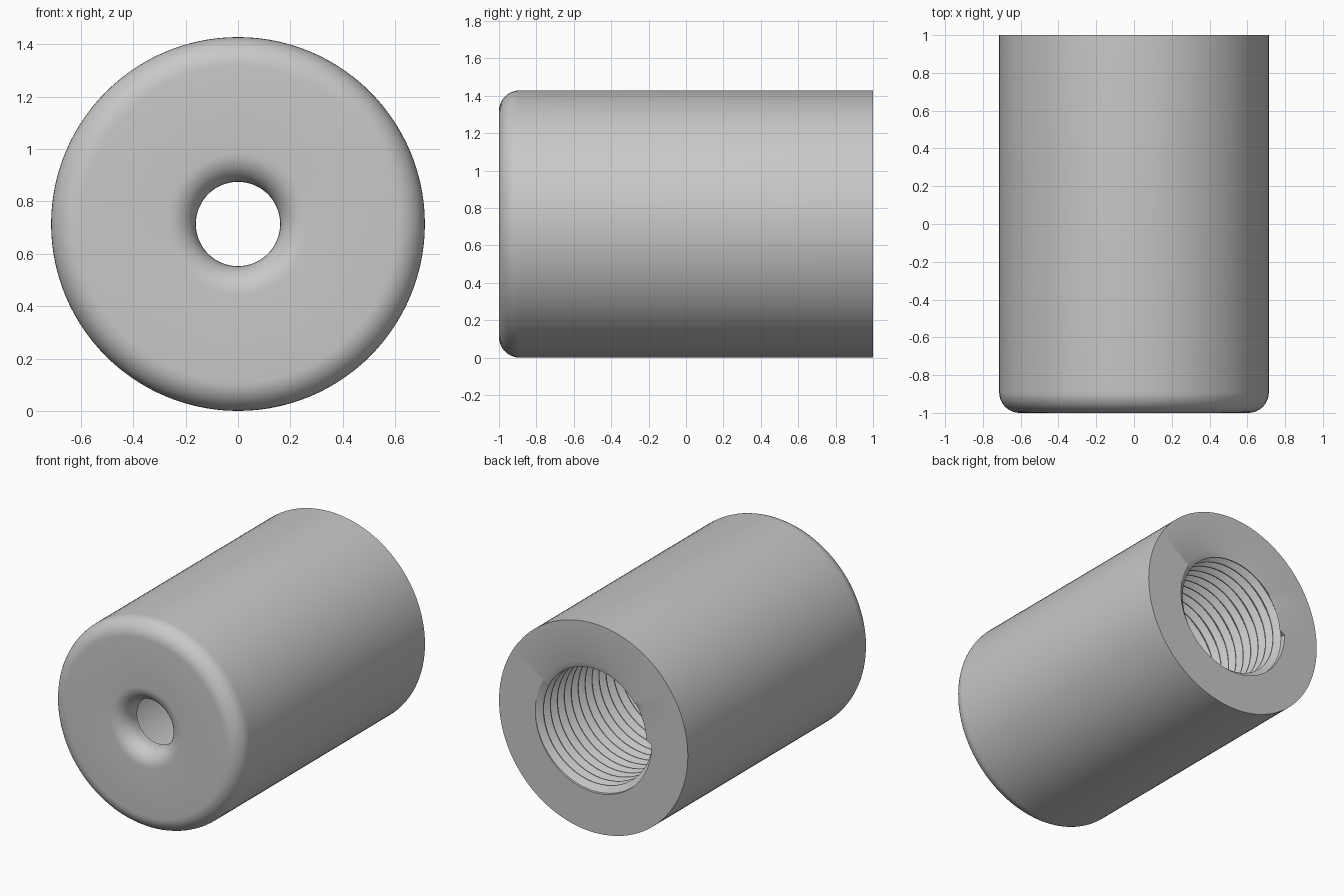
import bpy, bmesh, math

if "Cube" in bpy.data.objects:
    bpy.data.objects.remove(bpy.data.objects["Cube"], do_unlink=True)

SEG = 112                       # sides around the axis
OUTER, HOLE, FILLET = 0.714, 0.161, 0.11
ROOT, CREST = 0.44, 0.4         # thread radii
PITCH, THREAD_START = 0.075, -0.2
WALL = -0.86                    # inner face of the front wall
FRONT, BACK = -1.0, 1.0

grey = bpy.data.materials.new("plain_grey")
grey.use_nodes = True
grey.diffuse_color = (0.58, 0.58, 0.58, 1)
grey.node_tree.nodes["Principled BSDF"].inputs["Base Color"].default_value = grey.diffuse_color

bm = bmesh.new()


def point(radius, y, angle):
    return bm.verts.new((radius * math.cos(angle), y, OUTER + radius * math.sin(angle)))


def skin(rows):
    """Join neighbouring rows of vertices with quads."""
    for a, b in zip(rows, rows[1:]):
        for i in range(SEG):
            bm.faces.new((a[i], a[i + 1], b[i + 1], b[i]))


def arc(radius, start, end, steps=10):
    """Quarter-round of the front face, centred at the given radius."""
    angles = [start + (end - start) * k / steps for k in range(steps + 1)]
    return [(radius + FILLET * math.cos(a), FRONT + FILLET + FILLET * math.sin(a)) for a in angles]


turn = [math.tau * i / SEG for i in range(SEG + 1)]

# Turned shell: back rim, outer wall, rounded front, hole, smooth bore
profile = [(ROOT, BACK), (OUTER, BACK)]
profile += arc(OUTER - FILLET, 0, -math.pi / 2)
profile += arc(HOLE + FILLET, -math.pi / 2, -math.pi)
profile += [(HOLE, WALL), (CREST, WALL), (CREST, THREAD_START)]
skin([[point(r, y, a) for a in turn] for r, y in profile])

# Helical internal thread, trimmed flush at both ends
tooth = [(0, CREST), (0.1, CREST), (0.5, ROOT), (0.6, ROOT)]
turns = math.ceil((BACK - THREAD_START) / PITCH) + 2
rows = []
for n in range(-1, turns):
    for offset, radius in tooth:
        row = []
        for a in turn:
            y = THREAD_START + PITCH * (n + offset + a / math.tau - 0.5)
            if y >= BACK:
                row.append(point(ROOT, BACK, a))
            elif y <= THREAD_START:
                row.append(point(CREST, THREAD_START, a))
            else:
                row.append(point(radius, y, a))
        rows.append(row)
skin(rows)

bmesh.ops.remove_doubles(bm, verts=bm.verts, dist=0.0002)
bmesh.ops.recalc_face_normals(bm, faces=bm.faces)

mesh = bpy.data.meshes.new("threaded_sleeve")
bm.to_mesh(mesh)
bm.free()
mesh.materials.append(grey)
sleeve = bpy.data.objects.new("threaded_sleeve", mesh)
bpy.context.collection.objects.link(sleeve)

bpy.ops.object.select_all(action="DESELECT")
sleeve.select_set(True)
bpy.context.view_layer.objects.active = sleeve
bpy.ops.object.shade_smooth_by_angle(angle=math.radians(30))
